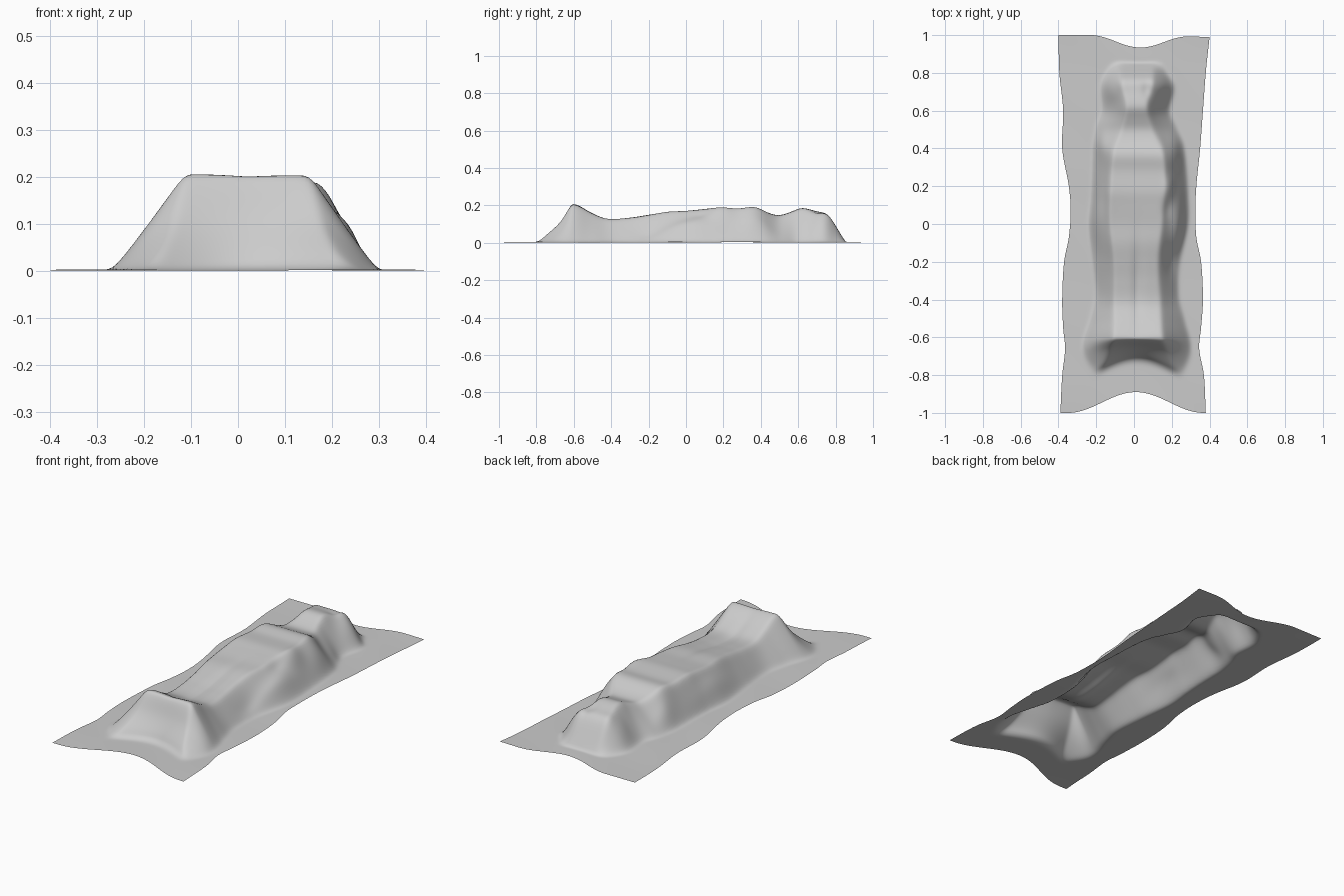
import bpy, bmesh, math

if "Cube" in bpy.data.objects:
    bpy.data.objects.remove(bpy.data.objects["Cube"])

NX, NY = 80, 180
GROUND = 0.004

# Crest height along the length (y, z)
CREST = [(-1, 0), (-.84, 0), (-.8, .035), (-.7, .115), (-.62, .205), (-.58, .203), (-.5, .158),
         (-.42, .128), (-.3, .133), (-.2, .149), (-.1, .166), (0, .17), (.1, .181), (.17, .189),
         (.28, .184), (.37, .191), (.45, .157), (.5, .147), (.56, .165), (.62, .187),
         (.7, .168), (.76, .15), (.8, .09), (.86, 0), (1, 0)]
# Footprint of the covered form (y, left x, right x)
FOOT = [(-1, -.20, .22), (-.83, -.21, .25), (-.67, -.27, .30), (-.5, -.225, .265),
        (-.38, -.2, .235), (-.2, -.215, .24), (0, -.235, .285), (.15, -.22, .285),
        (.42, -.21, .26), (.52, -.195, .22), (.6, -.165, .185), (.73, -.17, .21),
        (.8, -.14, .17), (.86, -.1, .14)]
# Flat top of the covered form (y, left x, right x)
CROWN = [(-.83, -.17, .21), (-.62, -.115, .155), (-.4, -.11, .14), (-.2, -.11, .13),
         (0, -.13, .15), (.2, -.13, .165), (.4, -.11, .15), (.5, -.07, .10),
         (.62, -.045, .07), (.76, -.07, .10), (.86, -.07, .10)]
# Wavy side hems (y, left x, right x)
HEM = [(-1, -.39, .38), (-.8, -.38, .37), (-.66, -.365, .345), (-.55, -.375, .355),
       (-.4, -.38, .365), (-.2, -.37, .355), (-.07, -.345, .33), (.07, -.335, .325),
       (.2, -.345, .33), (.4, -.38, .35), (.6, -.375, .365), (.8, -.395, .38), (1, -.40, .40)]
# Folds: (x, y, x radius, y radius, height)
FOLDS = [(.235, .02, .04, .15, .03), (.19, .2, .025, .06, .02), (.21, .36, .04, .09, .02),
         (-.19, .05, .035, .14, .022), (-.17, .42, .04, .06, .02), (.02, -.3, .025, .2, -.012),
         (.2, -.2, .03, .08, -.015), (.17, .08, .02, .05, -.012), (-.11, .7, .04, .05, .015),
         (.14, .72, .04, .05, .018), (.07, .71, .02, .04, -.014), (.02, -.56, .07, .06, -.004)]


def sample(table, y, col=1):
    """Smooth, non-overshooting interpolation of a table column."""
    if y <= table[0][0]:
        return table[0][col]
    for i in range(len(table) - 1):
        a, b = table[i], table[i + 1]
        if y <= b[0]:
            p, q = table[max(i - 1, 0)], table[min(i + 2, len(table) - 1)]
            w = b[0] - a[0]
            t = (y - a[0]) / w
            ma = (b[col] - p[col]) / (b[0] - p[0]) * w
            mb = (q[col] - a[col]) / (q[0] - a[0]) * w
            return ((2*t**3 - 3*t*t + 1) * a[col] + (t**3 - 2*t*t + t) * ma
                    + (3*t*t - 2*t**3) * b[col] + (t**3 - t*t) * mb)
    return table[-1][col]


def height(x, y):
    fl, fr = sample(FOOT, y, 1), sample(FOOT, y, 2)
    cl, cr = sample(CROWN, y, 1), sample(CROWN, y, 2)
    side = min((x - fl) / (cl - fl), (fr - x) / (fr - cr))
    if side <= 0:
        return 0.0
    crest = max(0, sample(CREST, y))
    fold = sum(h * math.exp(-((x - fx) / rx) ** 2 - ((y - fy) / ry) ** 2)
               for fx, fy, rx, ry, h in FOLDS)
    # Crowned top between the head and shoulders, flat elsewhere
    return max(0, crest * min(1, side) + fold * min(1, side * 3) * min(1, crest * 10))


# Draped sheet: height grid
pos, z = [], []
for j in range(NY + 1):
    v = -1 + 2 * j / NY
    left, right = sample(HEM, v, 1), sample(HEM, v, 2)
    row = [(left + (right - left) * i / NX, v) for i in range(NX + 1)]
    pos.append(row)
    z.append([height(x, y) for x, y in row])

# Soften the creases of the cloth
for _ in range(5):
    old = [r[:] for r in z]
    for j in range(1, NY):
        for i in range(1, NX):
            around = old[j-1][i] + old[j+1][i] + old[j][i-1] + old[j][i+1]
            z[j][i] = .5 * old[j][i] + .125 * around

bm = bmesh.new()
grid = []
for j in range(NY + 1):
    line = []
    for i in range(NX + 1):
        x, v = pos[j][i]
        # Pull the end hems inward at the middle
        dip = .5 + .5 * math.cos(math.pi * min(1, abs(x - .01) / .36))
        y = v
        if v < -.6:
            y += .11 * dip * min(1, (-.6 - v) / .22)
        elif v > .84:
            dip_back = .5 + .5 * math.cos(math.pi * min(1, abs(x - .03) / .26))
            y -= .065 * dip_back * (v - .84) / .16
            y -= .01 * max(0, x / .4) * (v - .84) / .16
        ripple = .0015 * math.sin(9 * x + 5 * v) * math.cos(11 * v)
        line.append(bm.verts.new((x, y, GROUND + z[j][i] * .98 + ripple - .0015)))
    grid.append(line)
for j in range(NY):
    for i in range(NX):
        f = bm.faces.new((grid[j][i], grid[j][i+1], grid[j+1][i+1], grid[j+1][i]))
        f.smooth = True

mesh = bpy.data.meshes.new("draped_sheet")
bm.to_mesh(mesh)
bm.free()
sheet = bpy.data.objects.new("draped_sheet", mesh)
bpy.context.collection.objects.link(sheet)

# Plain cloth colour
cloth = bpy.data.materials.new("grey_cloth")
cloth.diffuse_color = (.6, .6, .6, 1)
cloth.use_nodes = True
cloth.node_tree.nodes["Principled BSDF"].inputs["Base Color"].default_value = cloth.diffuse_color
mesh.materials.append(cloth)
